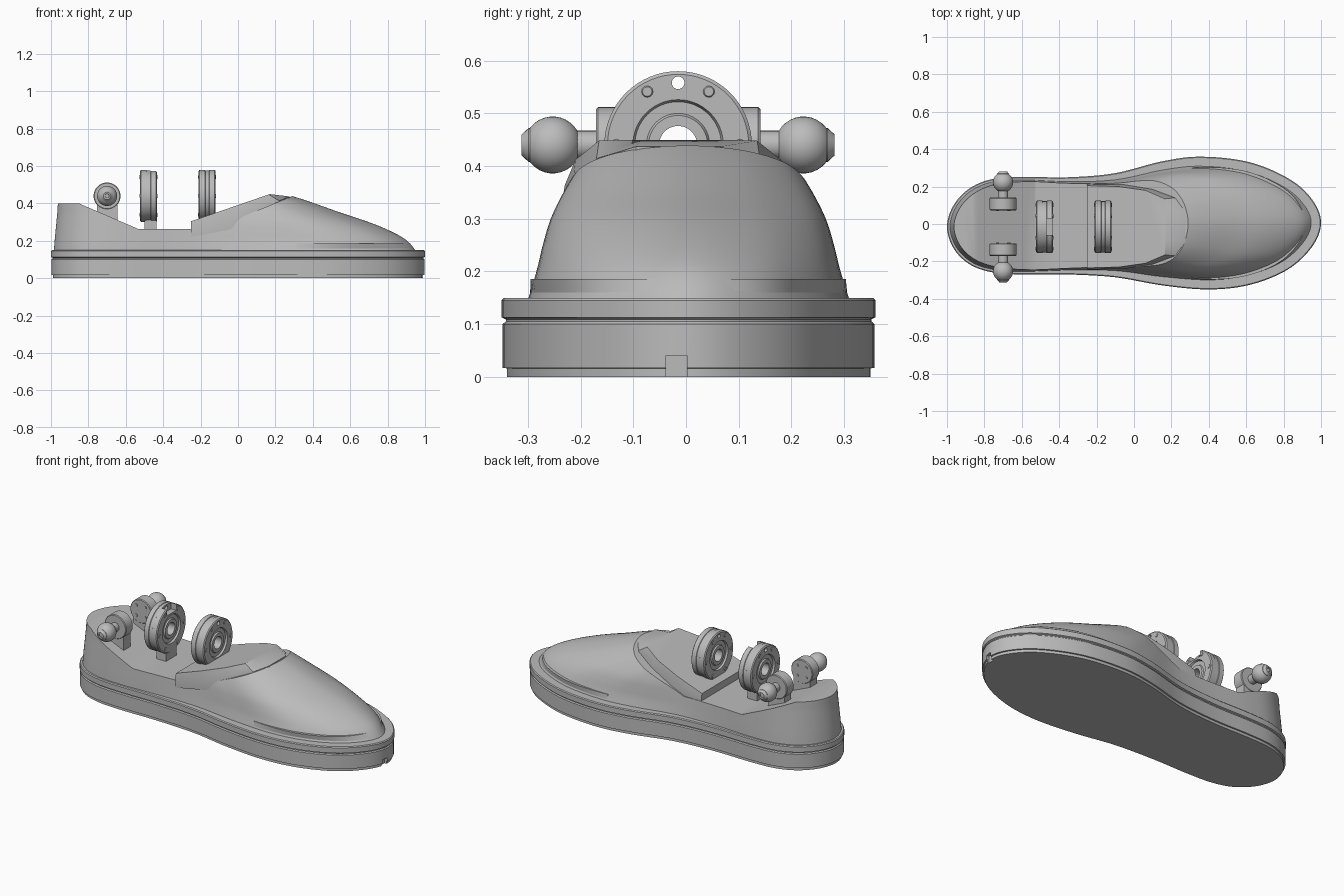
import bpy, bmesh, math
from mathutils import Vector

cube = bpy.data.objects.get("Cube")
if cube:
    bpy.data.objects.remove(cube)

grey = bpy.data.materials.new("plain grey")
grey.use_nodes = True
grey.diffuse_color = (0.5, 0.5, 0.5, 1)
grey.node_tree.nodes["Principled BSDF"].inputs["Base Color"].default_value = (0.5, 0.5, 0.5, 1)

MID = -0.015   # centre line of the ankle hardware
AXLE = 0.44    # height of the ankle hardware


def loft(name, rings, wrap=False):
    """Skin a list of equal rings; cap the ends or wrap round to the start."""
    bm = bmesh.new()
    rows = [[bm.verts.new(p) for p in ring] for ring in rings]
    n = len(rows[0])
    for a, b in zip(rows, rows[1:] + (rows[:1] if wrap else [])):
        for i in range(n):
            j = (i + 1) % n
            bm.faces.new((a[i], a[j], b[j], b[i]))
    if not wrap:
        bm.faces.new(rows[0][::-1])
        bm.faces.new(rows[-1])
    bmesh.ops.recalc_face_normals(bm, faces=bm.faces[:])
    mesh = bpy.data.meshes.new(name)
    bm.to_mesh(mesh)
    bm.free()
    mesh.materials.append(grey)
    obj = bpy.data.objects.new(name, mesh)
    bpy.context.collection.objects.link(obj)
    return obj


def lathe(name, profile, axis, centre, n=40, wrap=False):
    """Turn (distance along axis, radius) pairs about the x or y axis."""
    rings = []
    for a, r in profile:
        ring = []
        for k in range(n):
            t = math.tau * k / n
            u, v = r * math.cos(t), r * math.sin(t)
            ring.append(Vector(centre) + Vector((a, u, v) if axis == "x" else (u, a, v)))
        rings.append(ring)
    return loft(name, rings, wrap)


def box(name, lo, hi):
    corners = ((lo[0], lo[1]), (hi[0], lo[1]), (hi[0], hi[1]), (lo[0], hi[1]))
    return loft(name, [[(x, y, z) for x, y in corners] for z in (lo[2], hi[2])])


def prism(name, profile, half):
    return loft(name, [[(x, y, z) for x, z in profile] for y in (-half, half)])


def boolean(obj, cutter, operation="DIFFERENCE"):
    cutter.hide_render = True
    mod = obj.modifiers.new("cut", "BOOLEAN")
    mod.operation, mod.object, mod.solver = operation, cutter, "EXACT"
    bpy.context.view_layer.objects.active = obj
    bpy.ops.object.modifier_apply(modifier=mod.name)
    bpy.data.objects.remove(cutter)


def spline(points, steps, closed):
    """Catmull-Rom points through a list of tuples."""
    p = [Vector(q) for q in points]
    n = len(p)
    pick = (lambda i: p[i % n]) if closed else (lambda i: p[max(0, min(n - 1, i))])
    out = []
    for i in range(n if closed else n - 1):
        a, b, c, d = (pick(i + k) for k in (-1, 0, 1, 2))
        for s in range(steps):
            t = s / steps
            out.append(0.5 * (2 * b + (c - a) * t + (2 * a - 5 * b + 4 * c - d) * t * t
                              + (3 * b - a - 3 * c + d) * t ** 3))
    return out if closed else out + [p[-1]]


def smooth(x, a, b):
    t = max(0, min(1, (x - a) / (b - a)))
    return t * t * (3 - 2 * t)


# Footprint, from the heel round by the right side
outline = spline([
    (-1, -.015), (-.965, -.13), (-.88, -.215), (-.76, -.258), (-.6, -.27), (-.35, -.27),
    (-.1, -.285), (.15, -.328), (.4, -.35), (.62, -.325), (.82, -.245), (.95, -.125),
    (1, 0), (.96, .12), (.84, .235), (.62, .33), (.36, .36), (.15, .335),
    (-.1, .272), (-.35, .25), (-.6, .252), (-.76, .24), (-.88, .19), (-.965, .1)], 6, True)
normals = []
for i in range(len(outline)):
    t = (outline[(i + 1) % len(outline)] - outline[i - 1]).normalized()
    normals.append(Vector((t.y, -t.x)))

# Sole with a seam groove and a recessed tread
sole = loft("sole", [[(*(p - n * d), z) for p, n in zip(outline, normals)] for d, z in (
    (.01, 0), (.01, .016), (.002, .017), (.002, .1), (.008, .105),
    (.008, .109), (0, .113), (0, .145), (.005, .15))])
boolean(sole, box("toe_notch", (.975, -.038, -.1), (1.1, .002, .04)))

# Upper: rings narrow with height, the toe pulling back faster than the heel
base = [p - n * (.015 + .033 * smooth(p.x, -.7, .4)) for p, n in zip(outline, normals)]


def upper_ring(z, toe, wide, heel):
    ring = []
    for p in base:
        s = smooth(p.x, -.5, .2)
        stretch = (toe + .2) / 1.152 if p.x > -.2 else 1 - (1 - heel) * .4
        ring.append(Vector((-.2 + (p.x + .2) * stretch,
                            p.y * (heel + (wide - heel) * s), z)))
    return ring


levels = spline([(.14, .955, 1, 1), (.2, .905, .94, .985), (.25, .82, .9, .97),
                 (.3, .7, .85, .955), (.35, .55, .77, .94), (.4, .41, .67, .93),
                 (.43, .32, .6, .92), (.45, .25, .5, .91)], 4, False)
upper = loft("upper", [upper_ring(*v) for v in levels])
boolean(upper, prism("side_profile", [
    (-1.2, .1), (1.2, .1), (1.2, .82), (.28, .435), (-.14, .262), (-.53, .262),
    (-.85, .4), (-1.2, .4)], .6), "INTERSECT")

# Raised instep cover following the sloping opening
rim = [(-.25, .228), (-.05, .225), (.1, .2), (.22, .155), (.275, .08)]
crown = [(-.25, .22), (-.08, .215), (.06, .195), (.165, .15), (.17, .07)]


def both_sides(half):
    return [(x, MID - y) for x, y in half] + [(x, MID + y) for x, y in reversed(half)]


def opening(x):
    return max(.262, .262 + .412 * (x + .14))


loft("instep_cover", [
    [(x, y, opening(x) - .04) for x, y in both_sides(rim)],
    [(x, y, opening(x) + .004) for x, y in both_sides(rim)],
    [(x, y, .305 + .345 * (x + .25)) for x, y in both_sides(crown)]])

# Thin tapered ledges along both sides of the toe
low, high = upper_ring(.16, .94, .98, 1), upper_ring(.186, .918, .955, 1)
for name, side in (("right_toe_ledge", -1), ("left_toe_ledge", 1)):
    ids = [i for i, p in enumerate(high) if .3 < p.x < .9 and p.y * side > 0]
    rings = []
    for k, i in enumerate(ids):
        out = .002 + .014 * math.sin(math.pi * k / (len(ids) - 1))
        inner = high[i] - Vector((*normals[i], 0)) * .02
        rings.append([inner, high[i] + Vector((*normals[i], 0)) * out, low[i]])
    loft(name, rings)

# Two ankle discs with stepped hubs, a through hole and screws
face = [(.04, .14), (.045, .134), (.045, .086), (.034, .082), (.034, .06),
        (.042, .056), (.042, .036)]
disc_profile = [(-.012, .14), (-.01, .137), (.01, .137), (.012, .14)] + face
disc_profile += [(-a, r) for a, r in reversed(face)]
for name, x in (("rear_ankle_disc", -.478), ("front_ankle_disc", -.165)):
    disc = lathe(name, disc_profile, "x", (x, MID, AXLE), 64, True)
    boolean(disc, lathe("hole", [(-.1, .012), (.1, .012)], "x", (x, MID, AXLE + .118), 20))
    for k in range(1, 12):
        a = math.tau * k / 12
        c = (x, MID + .117 * math.sin(a), AXLE + .117 * math.cos(a))
        if k % 2:
            lathe(name + "_screw", [(-.048, .009), (-.045, .011), (.045, .011), (.048, .009)],
                  "x", c, 12)
    if x < -.3:
        boolean(disc, box("notch", (x + .01, MID - .045, .535), (x + .1, MID + .045, .7)))
box("rear_disc_foot", (-.5, MID - .05, .25), (-.435, MID + .05, .33))

# Ball joints on rounded brackets at each side of the heel
for name, side in (("right", -1), ("left", 1)):
    centre = (-.7, MID, AXLE)

    def turn(part, pairs, n=40):
        return lathe(name + part, [(a * side, r) for a, r in pairs], "y", centre, n)

    turn("_bracket_head", [(.088, .068), (.092, .072), (.152, .072), (.156, .068)])
    ys = sorted((MID + side * .09, MID + side * .154))
    box(name + "_bracket_leg", (-.755, ys[0], .28), (-.645, ys[1], .42))
    turn("_joint_pin", [(.15, .027), (.21, .027)], 24)
    arc = [math.pi * (k + .5) / 16 for k in range(16)]
    turn("_joint_ball", [(.238 - .054 * math.cos(t), .054 * math.sin(t)) for t in arc])
    turn("_joint_cap", [(.26, .032), (.284, .032), (.297, .02), (.297, .012), (.288, .01)], 24)
    for dx in (-.03, .03):
        for dz in (-.03, .03):
            lathe(name + "_bracket_screw", [(side * .084, .009), (side * .1, .009)], "y",
                  (-.7 + dx, MID, AXLE + dz), 12)

# Smooth shading with crisp edges
bpy.ops.object.select_all(action="DESELECT")
for obj in bpy.context.collection.objects:
    if obj.type == "MESH" and grey.name in obj.data.materials:
        obj.select_set(True)
        bpy.context.view_layer.objects.active = obj
bpy.ops.object.shade_smooth_by_angle(angle=math.radians(30))
